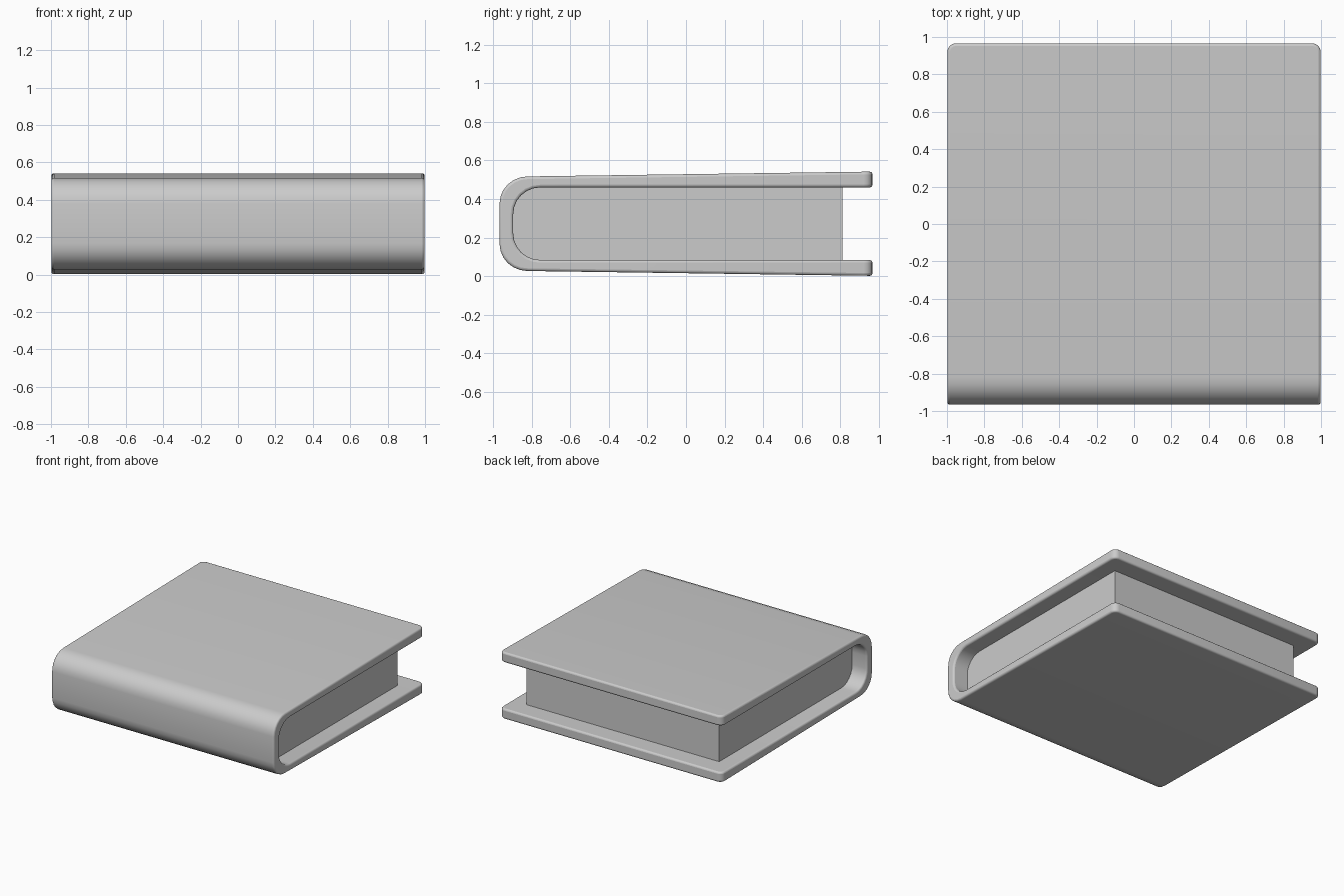
import bpy, bmesh, math

if "Cube" in bpy.data.objects:
    bpy.data.objects.remove(bpy.data.objects["Cube"])

MID = 0.272   # mid height of the book


def arc(cy, cz, ry, rz, start, end, n=6):
    pts = []
    for i in range(n + 1):
        a = math.radians(start + (end - start) * i / n)
        pts.append((cy + ry * math.cos(a), cz + rz * math.sin(a)))
    return pts


def finish(obj):
    bpy.ops.object.select_all(action='DESELECT')
    obj.select_set(True)
    bpy.context.view_layer.objects.active = obj
    bpy.ops.object.shade_smooth_by_angle(angle=math.radians(35))


# Cover: U-shaped side profile (heights relative to MID), mirrored top to bottom
outer = [(0.966, 0.27)] + arc(-0.82, 0.105, 0.146, 0.14, 90, 180)
inner = arc(-0.755, 0.05, 0.14, 0.138, 180, 90) + [(0.966, 0.188)]
profile = outer + [(y, -z) for y, z in reversed(outer)]
profile += [(y, -z) for y, z in reversed(inner)] + inner

bm = bmesh.new()
face = bm.faces.new([bm.verts.new((-0.998, y, z + MID)) for y, z in profile])
ext = bmesh.ops.extrude_face_region(bm, geom=[face])
bmesh.ops.translate(bm, vec=(1.996, 0, 0),
                    verts=[g for g in ext['geom'] if isinstance(g, bmesh.types.BMVert)])
bmesh.ops.recalc_face_normals(bm, faces=bm.faces)

# Rounded back corners of both boards
corners = [e for e in bm.edges
           if all(v.co.y > 0.9 for v in e.verts)
           and abs(e.verts[0].co.x - e.verts[1].co.x) < 0.01]
bmesh.ops.bevel(bm, geom=corners, offset=0.045, segments=4, profile=0.5,
                affect='EDGES')
mesh = bpy.data.meshes.new("cover")
bm.to_mesh(mesh)
bm.free()
cover = bpy.data.objects.new("cover", mesh)
bpy.context.collection.objects.link(cover)

# Softened cover rim
bev = cover.modifiers.new("rim", 'BEVEL')
bev.width = 0.014
bev.segments = 3
bev.limit_method = 'ANGLE'
bev.angle_limit = math.radians(50)
finish(cover)

# Page block, reaching into the spine
bpy.ops.mesh.primitive_cube_add(size=1, location=(0, (0.81 - 0.9) / 2, MID))
pages = bpy.context.object
pages.name = "page_block"
pages.scale = (1.73, 1.71, 0.38)
